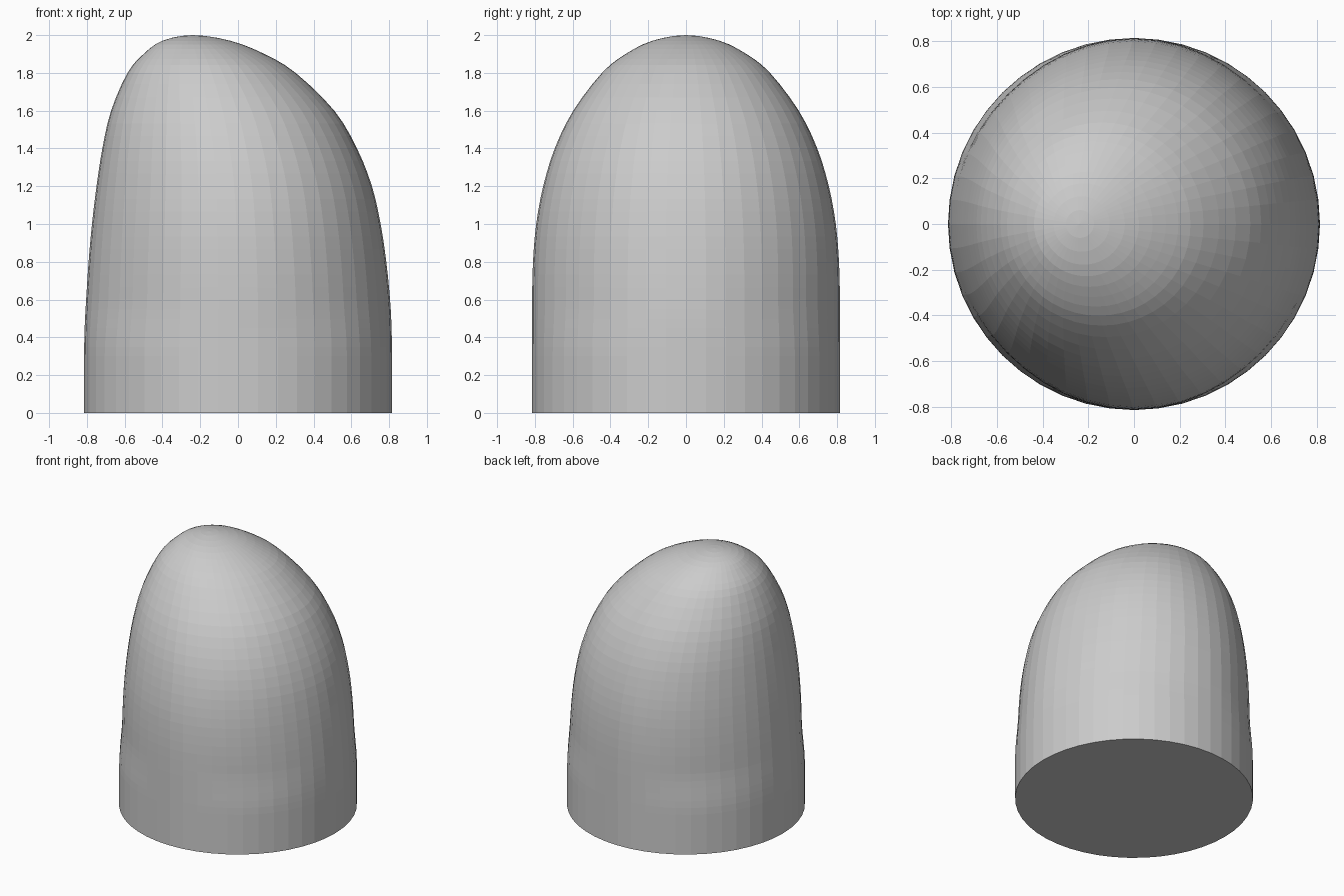
import bpy, bmesh, math

if "Cube" in bpy.data.objects:
    bpy.data.objects.remove(bpy.data.objects["Cube"])

SIDES = 48
STEPS = 3

# profile rows: height, left edge, right edge, half depth
ROWS = [
    (0.30, -0.815, 0.815, 0.815),
    (0.45, -0.812, 0.813, 0.815),
    (0.60, -0.804, 0.805, 0.815),
    (0.80, -0.791, 0.785, 0.810),
    (1.00, -0.773, 0.755, 0.793),
    (1.20, -0.749, 0.709, 0.756),
    (1.40, -0.718, 0.630, 0.695),
    (1.60, -0.672, 0.510, 0.597),
    (1.80, -0.585, 0.305, 0.445),
    (1.90, -0.500, 0.140, 0.320),
    (1.97, -0.400, -0.040, 0.178),
    (2.00, -0.240, -0.240, 0.0),
]


def spline(a, b, c, d, t):
    """Smooth curve through rows b and c."""
    return [q + 0.5 * t * (r - p + t * (2 * p - 5 * q + 4 * r - s + t * (3 * (q - r) + s - p)))
            for p, q, r, s in zip(a, b, c, d)]


def pinch(z):
    """Slight hollow at the diagonals just above the straight base."""
    if z <= 0.3:
        return 0.0
    rise = min((z - 0.3) / 0.3, 1.0)
    fall = max(0.0, 1 - max(0.0, z - 0.6) / 0.8)
    return 0.018 * rise * rise * (3 - 2 * rise) * fall


# refine the profile; mirror a row over the tip so the crown is round
z, l, r, d = ROWS[-2]
padded = [(0.15, -0.815, 0.815, 0.815)] + ROWS + [(z, r, l, -d)]
sections = [(0.0, -0.815, 0.815, 0.815)]
for i in range(1, len(padded) - 2):
    for k in range(STEPS):
        sections.append(spline(*padded[i - 1:i + 3], k / STEPS))

# domed body: oval rings stacked from base to tip
bm = bmesh.new()
rings = []
for z, left, right, depth in sections:
    ring = []
    for i in range(SIDES):
        a = 2 * math.pi * i / SIDES
        s = 1 - pinch(z) * math.sin(2 * a) ** 2
        x = (left + right) / 2 + (right - left) / 2 * math.cos(a) * s
        ring.append(bm.verts.new((x, depth * math.sin(a) * s, z)))
    rings.append(ring)
for low, high in zip(rings, rings[1:]):
    for i in range(SIDES):
        j = (i + 1) % SIDES
        bm.faces.new((low[i], low[j], high[j], high[i]))

# tip and flat underside
tip = bm.verts.new((ROWS[-1][1], 0, 2.0))
for i in range(SIDES):
    bm.faces.new((rings[-1][i], rings[-1][(i + 1) % SIDES], tip))
bm.faces.new(rings[0][::-1])
bmesh.ops.recalc_face_normals(bm, faces=bm.faces)

mesh = bpy.data.meshes.new("domed_body")
bm.to_mesh(mesh)
bm.free()
bpy.context.collection.objects.link(bpy.data.objects.new("domed_body", mesh))
